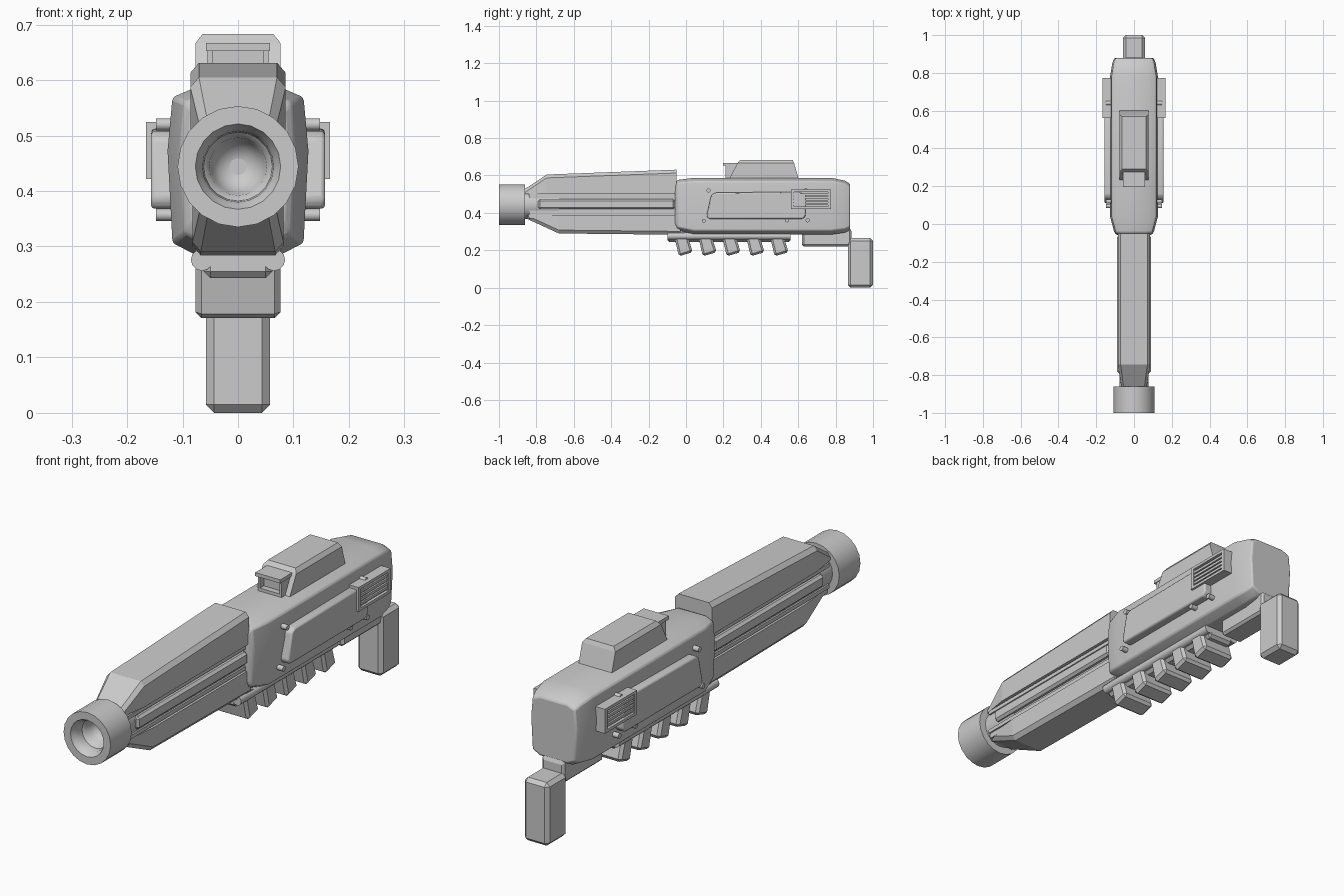
import bpy, bmesh, math
from mathutils import Matrix

cube = bpy.data.objects.get("Cube")
if cube:
    bpy.data.objects.remove(cube, do_unlink=True)

grey = bpy.data.materials.new("plain grey")
grey.use_nodes = True
COLOR = (0.6, 0.6, 0.6, 1)
grey.diffuse_color = COLOR
grey.node_tree.nodes["Principled BSDF"].inputs["Base Color"].default_value = COLOR


def finish(name, bm, bevel=0, segments=1, smooth=None):
    bmesh.ops.recalc_face_normals(bm, faces=bm.faces)
    mesh = bpy.data.meshes.new(name)
    bm.to_mesh(mesh)
    bm.free()
    mesh.materials.append(grey)
    obj = bpy.data.objects.new(name, mesh)
    bpy.context.collection.objects.link(obj)
    if bevel:
        mod = obj.modifiers.new("edge", "BEVEL")
        mod.width, mod.segments = bevel, segments
        mod.limit_method, mod.angle_limit = "ANGLE", math.radians(25)
    if smooth:
        bpy.ops.object.select_all(action="DESELECT")
        obj.select_set(True)
        bpy.context.view_layer.objects.active = obj
        bpy.ops.object.shade_smooth_by_angle(angle=math.radians(smooth))
    return obj


def loft(name, rings, **opts):
    """Skin closed rings of equal length and cap both ends."""
    bm = bmesh.new()
    rows = [[bm.verts.new(p) for p in ring] for ring in rings]
    for a, b in zip(rows, rows[1:]):
        for i in range(len(a)):
            j = (i + 1) % len(a)
            bm.faces.new((a[i], a[j], b[j], b[i]))
    bm.faces.new(rows[0])
    bm.faces.new(rows[-1])
    return finish(name, bm, **opts)


def prism(name, profile, x0, x1, **opts):
    """Side profile of (y, z) points extruded across x."""
    return loft(name, [[(x, y, z) for y, z in profile] for x in (x0, x1)], **opts)


def box(name, x, y, z, **opts):
    profile = [(y[0], z[0]), (y[1], z[0]), (y[1], z[1]), (y[0], z[1])]
    return prism(name, profile, x[0], x[1], **opts)


def cylinder(name, axis, radius, length, center, sides=12):
    bm = bmesh.new()
    turn = Matrix.Rotation(math.pi / 2, 4, "Y" if axis == "X" else "X")
    bmesh.ops.create_cone(bm, cap_ends=True, segments=sides, radius1=radius, radius2=radius,
                          depth=length, matrix=Matrix.Translation(center) @ turn)
    return finish(name, bm, smooth=35)


def mirrored(half):
    return half + [(-x, z) for x, z in reversed(half)]


# Main body: octagonal section lofted along y with narrowed ends
section = mirrored([(0.6, 1), (0.93, 0.94), (1, 0.62), (0.93, 0.07), (0.6, 0)])
stations = [(-0.06, 0.088, 0.33, 0.558), (-0.045, 0.104, 0.305, 0.576),
            (0.04, 0.127, 0.285, 0.587), (0.78, 0.127, 0.285, 0.587),
            (0.85, 0.115, 0.295, 0.572), (0.878, 0.105, 0.31, 0.555)]
loft("main_body", [[(u * w, y, lo + v * (hi - lo)) for u, v in section]
                   for y, w, lo, hi in stations], bevel=0.006, segments=2, smooth=30)

# Barrel shrouds above and below the core
def shroud(name, stations, base, drop):
    loft(name, [[(x, y, z) for x, z in mirrored([(w * 0.82, tip), (w, tip + drop), (w, base)])]
                for y, w, tip in stations])


shroud("upper_shroud", [(-0.87, 0.066, 0.522), (-0.745, 0.086, 0.605), (-0.05, 0.086, 0.631)], 0.5, -0.018)
shroud("lower_shroud", [(-0.85, 0.064, 0.368), (-0.68, 0.082, 0.29), (-0.03, 0.082, 0.283)], 0.388, 0.018)
box("barrel_core", (-0.07, 0.07), (-0.84, -0.03), (0.37, 0.52))
cylinder("barrel_neck", "Y", 0.078, 0.2, (0, -0.78, 0.444), 20)

# Muzzle: turned ring with a hollow bore
bore = [(0.109, -0.86), (0.109, -1), (0.077, -1), (0.07, -0.985), (0.064, -0.975),
        (0.062, -0.945), (0.052, -0.935), (0.048, -0.91), (0.034, -0.89), (0.015, -0.88)]
SIDES = 20
loft("muzzle", [[(r * math.cos(math.tau * i / SIDES), y, 0.444 + r * math.sin(math.tau * i / SIDES))
                 for i in range(SIDES)] for r, y in bore], smooth=40)

# Paired side details
panel = [(0.12, 0.368), (0.11, 0.385), (0.135, 0.495), (0.155, 0.508),
         (0.6, 0.513), (0.64, 0.5), (0.64, 0.385), (0.625, 0.368)]
for side, s in (("left", 1), ("right", -1)):
    def span(a, b):
        return (s * a, s * b)

    box(side + "_barrel_rail", span(0.05, 0.09), (-0.79, -0.06), (0.42, 0.474), bevel=0.01)
    for edge, z in (("upper", 0.488), ("lower", 0.4)):
        box(f"{side}_{edge}_barrel_strip", span(0.05, 0.077), (-0.84, -0.05), (z - 0.008, z + 0.008))
    prism(side + "_side_panel", panel, s * 0.1, s * 0.157, bevel=0.007, segments=2, smooth=35)
    for n, (y, z) in enumerate([(0.12, 0.52), (0.095, 0.357), (0.54, 0.36), (0.65, 0.36), (0.64, 0.52)]):
        cylinder(f"{side}_stud_{n + 1}", "X", 0.011, 0.05, (s * 0.123, y, z))

    # Vent: back block, frame bars and slats
    box(side + "_vent_block", span(0.1, 0.154), (0.57, 0.77), (0.425, 0.52))
    for n, z in enumerate((0.422, 0.512)):
        box(f"{side}_vent_bar_{n + 1}", span(0.12, 0.166), (0.562, 0.774), (z, z + 0.012))
    for n, y in enumerate((0.562, 0.758)):
        box(f"{side}_vent_post_{n + 1}", span(0.12, 0.166), (y, y + 0.016), (0.43, 0.516))
    for n in range(4):
        z = 0.442 + n * 0.017
        box(f"{side}_vent_slat_{n + 1}", span(0.14, 0.163), (0.575, 0.762), (z, z + 0.011))

    # Rod linking the underside teeth
    cylinder(side + "_under_rod", "Y", 0.02, 0.66, (s * 0.065, 0.23, 0.276))

# Sight housing and hood on top
levels = [(0.57, 0.225, 0.606, 0.077), (0.666, 0.275, 0.578, 0.077), (0.683, 0.29, 0.57, 0.064)]
loft("sight_housing", [[(-w, a, z), (w, a, z), (w, b, z), (-w, b, z)] for z, a, b, w in levels])
box("hood_roof", (-0.058, 0.058), (0.197, 0.3), (0.652, 0.667))
for side, x in (("left", 0.045), ("right", -0.055)):
    box(side + "_hood_wall", (x, x + 0.01), (0.21, 0.3), (0.57, 0.654))
box("hood_sill", (-0.05, 0.05), (0.21, 0.3), (0.57, 0.6))
box("hood_window", (-0.05, 0.05), (0.235, 0.3), (0.59, 0.654))

# Underside: rail and five slanted teeth
box("under_rail", (-0.062, 0.062), (-0.1, 0.56), (0.243, 0.3), bevel=0.012)
tooth = [(-0.07, 0.305), (0, 0.305), (0.036, 0.19), (-0.038, 0.168)]
for n in range(5):
    prism(f"under_tooth_{n + 1}", [(y + n * 0.128, z) for y, z in tooth], -0.077, 0.077, bevel=0.011)

# Rear grip mount and grip
mount = [(0.62, 0.31), (0.62, 0.22), (0.875, 0.22), (0.885, 0.25), (0.885, 0.31), (0.86, 0.33)]
prism("grip_mount", mount, -0.052, 0.052, bevel=0.01)
box("rear_grip", (-0.058, 0.058), (0.865, 1), (0, 0.265), bevel=0.015)
